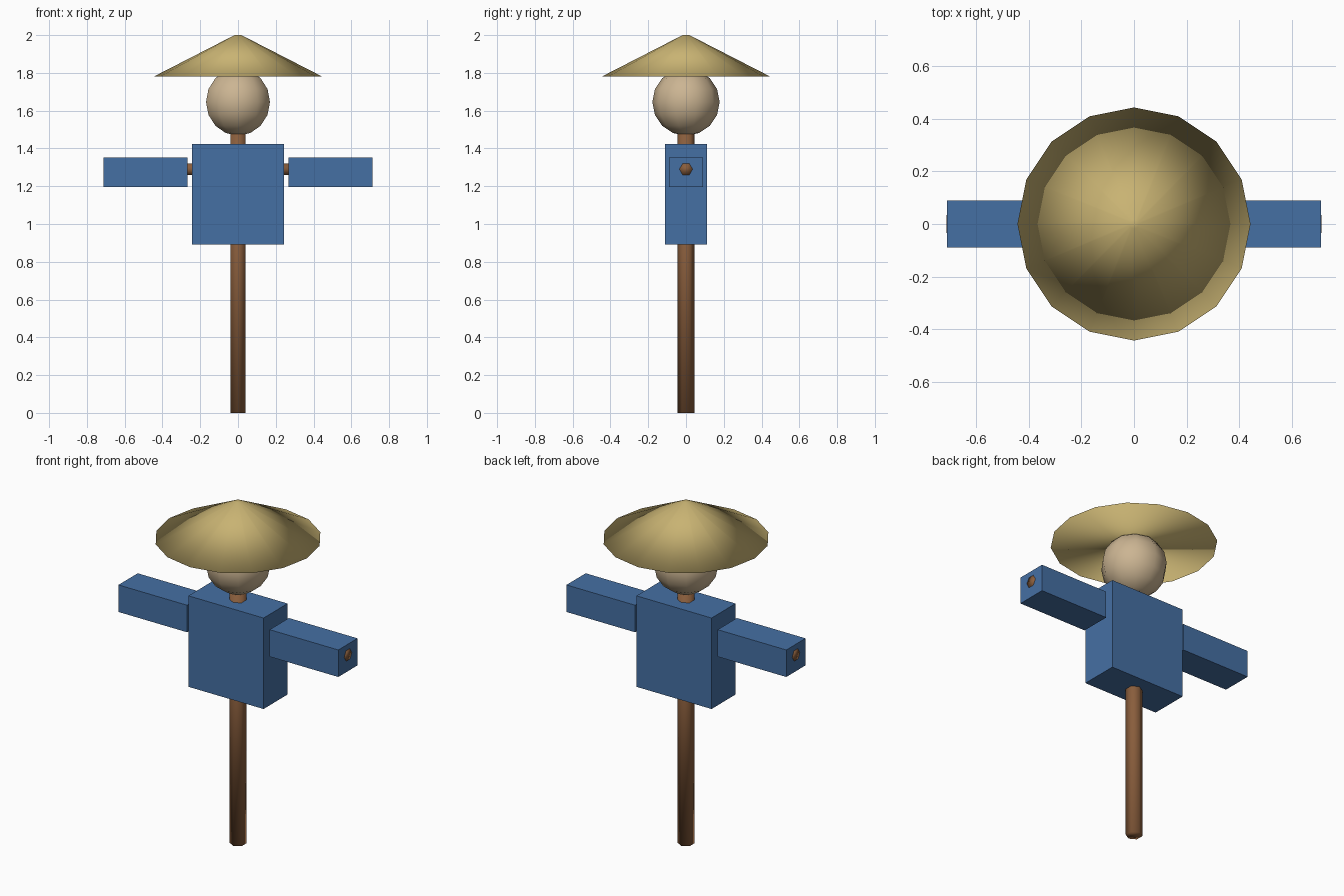
import bpy
from math import pi

if "Cube" in bpy.data.objects:
    bpy.data.objects.remove(bpy.data.objects["Cube"])


def material(name, rgb):
    m = bpy.data.materials.new(name)
    m.diffuse_color = (*rgb, 1)
    m.use_nodes = True
    m.node_tree.nodes["Principled BSDF"].inputs["Base Color"].default_value = m.diffuse_color
    return m


WOOD = material("wood", (0.25, 0.11, 0.045))
CLOTH = material("blue_cloth", (0.06, 0.16, 0.37))
SACK = material("sackcloth", (0.60, 0.46, 0.29))
STRAW = material("straw", (0.58, 0.45, 0.17))


def finish(name, mat, smooth=False):
    ob = bpy.context.object
    ob.name = ob.data.name = name
    ob.data.materials.append(mat)
    if smooth:
        bpy.ops.object.shade_smooth()
    return ob


def box(name, centre, size, mat):
    bpy.ops.mesh.primitive_cube_add(size=1, location=centre)
    bpy.context.object.scale = size
    bpy.ops.object.transform_apply(location=False, rotation=False, scale=True)
    return finish(name, mat)


def stick(name, centre, radius, length, rotation=(0, 0, 0)):
    bpy.ops.mesh.primitive_cylinder_add(vertices=6, radius=radius, depth=length,
                                        location=centre, rotation=rotation)
    return finish(name, WOOD, smooth=True)


# Six-sided upright pole and crossbar
stick("pole", (0, 0, 0.77), 0.0445, 1.54)
stick("crossbar", (0, 0, 1.29), 0.035, 1.424, (0, pi / 2, 0))

# Shirt body and sleeves
box("shirt_body", (0, 0, 1.157), (0.486, 0.222, 0.532), CLOTH)
for side, x in (("left", -0.489), ("right", 0.489)):
    box(side + "_sleeve", (x, 0, 1.274), (0.444, 0.178, 0.158), CLOTH)

# Sack head
bpy.ops.mesh.primitive_uv_sphere_add(segments=10, ring_count=8, radius=0.178,
                                     location=(0, 0, 1.646))
finish("head", SACK, smooth=True)

# Sixteen-sided straw hat with a slightly blunt tip
bpy.ops.mesh.primitive_cone_add(vertices=16, radius1=0.443, radius2=0.018,
                                depth=0.218, location=(0, 0, 1.891))
finish("straw_hat", STRAW, smooth=True)
